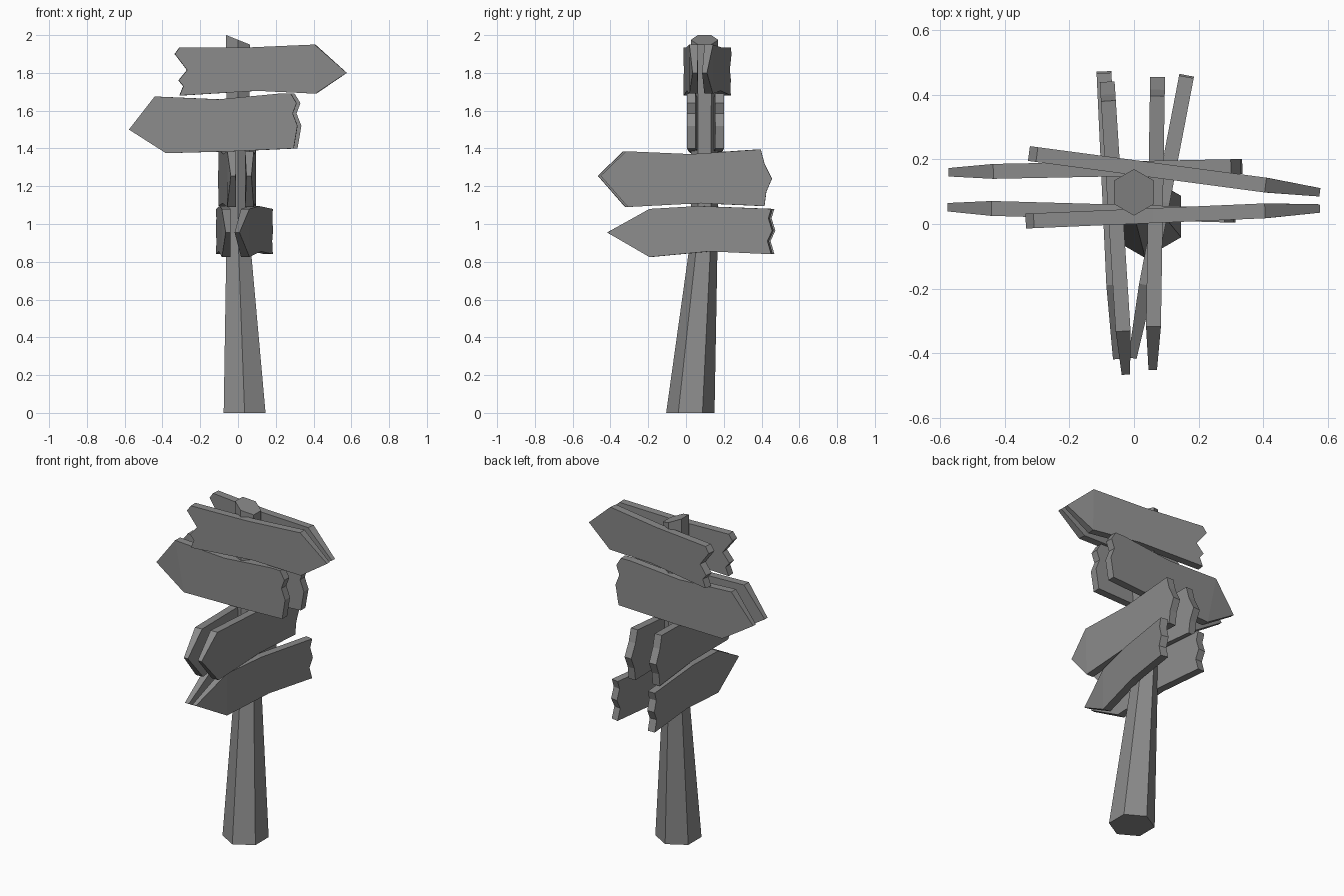
import bpy
import bmesh
import math

default_cube = bpy.data.objects.get("Cube")
if default_cube:
    bpy.data.objects.remove(default_cube, do_unlink=True)

# One flat grey for the whole signpost
GREY = (0.26, 0.26, 0.26, 1)
material = bpy.data.materials.new("weathered grey")
material.use_nodes = True
material.diffuse_color = GREY
material.node_tree.nodes["Principled BSDF"].inputs["Base Color"].default_value = GREY


def finish(name, bm):
    """Turn a bmesh into a flat shaded object with outward normals."""
    bmesh.ops.recalc_face_normals(bm, faces=bm.faces)
    mesh = bpy.data.meshes.new(name)
    bm.to_mesh(mesh)
    bm.free()
    mesh.materials.append(material)
    obj = bpy.data.objects.new(name, mesh)
    bpy.context.collection.objects.link(obj)
    return obj


def bridge(bm, first, second):
    """Join two closed loops of vertices with quads."""
    count = len(first)
    for i in range(count):
        j = (i + 1) % count
        bm.faces.new((first[i], first[j], second[j], second[i]))


def build_post(name, sections, sides, slope):
    """Loft rings given as (x, y, z, radius); the top ring is cut at a slant."""
    bm = bmesh.new()
    rings = []
    for x, y, z, radius in sections:
        tilt = slope if (x, y, z, radius) == sections[-1] else 0
        ring = []
        for i in range(sides):
            angle = math.pi / 2 + math.tau * i / sides
            dx, dy = radius * math.cos(angle), radius * math.sin(angle)
            ring.append(bm.verts.new((x + dx, y + dy, z + tilt * dx)))
        rings.append(ring)
    for lower, upper in zip(rings, rings[1:]):
        bridge(bm, lower, upper)
    bm.faces.new(rings[0])
    bm.faces.new(rings[-1])
    return finish(name, bm)


def build_board(name, outline, axis, tip, tail, body=0.046, point=0.026):
    """Arrow board: outline is (length, height) starting at the tip.

    It is stretched between tip and tail, each (along axis, across axis),
    and thins out towards the point.
    """
    bm = bmesh.new()
    lengths = [u for u, z in outline]
    start = outline[0][0]
    end = min(lengths) if start > 0 else max(lengths)
    run, drift = tail[0] - tip[0], tail[1] - tip[1]
    size = math.hypot(run, drift)
    loops = []
    for side in (-1, 1):
        loop = []
        for index, (u, z) in enumerate(outline):
            t = (u - start) / (end - start)
            half = side * (body if index else point) / 2
            along = tip[0] + run * t - half * drift / size
            across = tip[1] + drift * t + half * run / size
            place = (along, across, z) if axis == "x" else (across, along, z)
            loop.append(bm.verts.new(place))
        # Flat body and a separate tapering triangle at the point
        bm.faces.new(loop[1:])
        bm.faces.new((loop[0], loop[1], loop[-1]))
        loops.append(loop)
    bridge(bm, *loops)
    return finish(name, bm)


# Leaning, flared hexagonal post with a slanted top
build_post("post", [(0.035, 0.023, 0, 0.128),
                    (0, 0.098, 0.95, 0.07),
                    (0, 0.098, 1.975, 0.072)], sides=6, slope=-0.4)

# Board outlines: tip, shoulder, edge, ragged tail, edge, shoulder
top_outline = [(0.575, 1.8), (0.405, 1.95), (0.06, 1.935), (-0.31, 1.935),
               (-0.335, 1.9), (-0.27, 1.815), (-0.315, 1.76),
               (-0.29, 1.73), (-0.31, 1.68), (0.1, 1.705), (0.41, 1.69)]
second_outline = [(-0.577, 1.5), (-0.44, 1.675), (-0.1, 1.66), (0.22, 1.69),
                  (0.285, 1.69), (0.315, 1.64), (0.295, 1.585),
                  (0.32, 1.52), (0.3, 1.4), (-0.02, 1.385), (-0.38, 1.375)]
third_outline = [(-0.466, 1.255), (-0.33, 1.385), (0.02, 1.37), (0.39, 1.395),
                 (0.41, 1.32), (0.45, 1.24), (0.42, 1.17),
                 (0.41, 1.095), (0.07, 1.11), (-0.32, 1.09)]
fourth_outline = [(-0.418, 0.955), (-0.19, 1.08), (0.07, 1.095), (0.46, 1.08),
                  (0.445, 1.03), (0.465, 0.965), (0.44, 0.91),
                  (0.46, 0.84), (0.13, 0.855), (-0.19, 0.825)]

# Pairs of boards on opposite faces of the post
boards = [
    ("top_front_board", top_outline, "x", (0.575, 0.048), (-0.335, 0.009)),
    ("top_back_board", top_outline, "x", (0.575, 0.098), (-0.325, 0.218)),
    ("second_front_board", second_outline, "x", (-0.577, 0.052), (0.315, 0.027)),
    ("second_back_board", second_outline, "x", (-0.574, 0.16), (0.335, 0.178)),
    ("third_left_board", third_outline, "y", (-0.452, 0.058), (0.455, 0.073)),
    ("third_right_board", third_outline, "y", (-0.466, -0.025), (0.44, -0.083)),
    ("fourth_left_board", fourth_outline, "y", (-0.415, -0.005), (0.46, 0.163)),
    ("fourth_right_board", fourth_outline, "y", (-0.418, -0.052), (0.472, -0.093)),
]
for name, outline, axis, tip, tail in boards:
    build_board(name, outline, axis, tip, tail)
